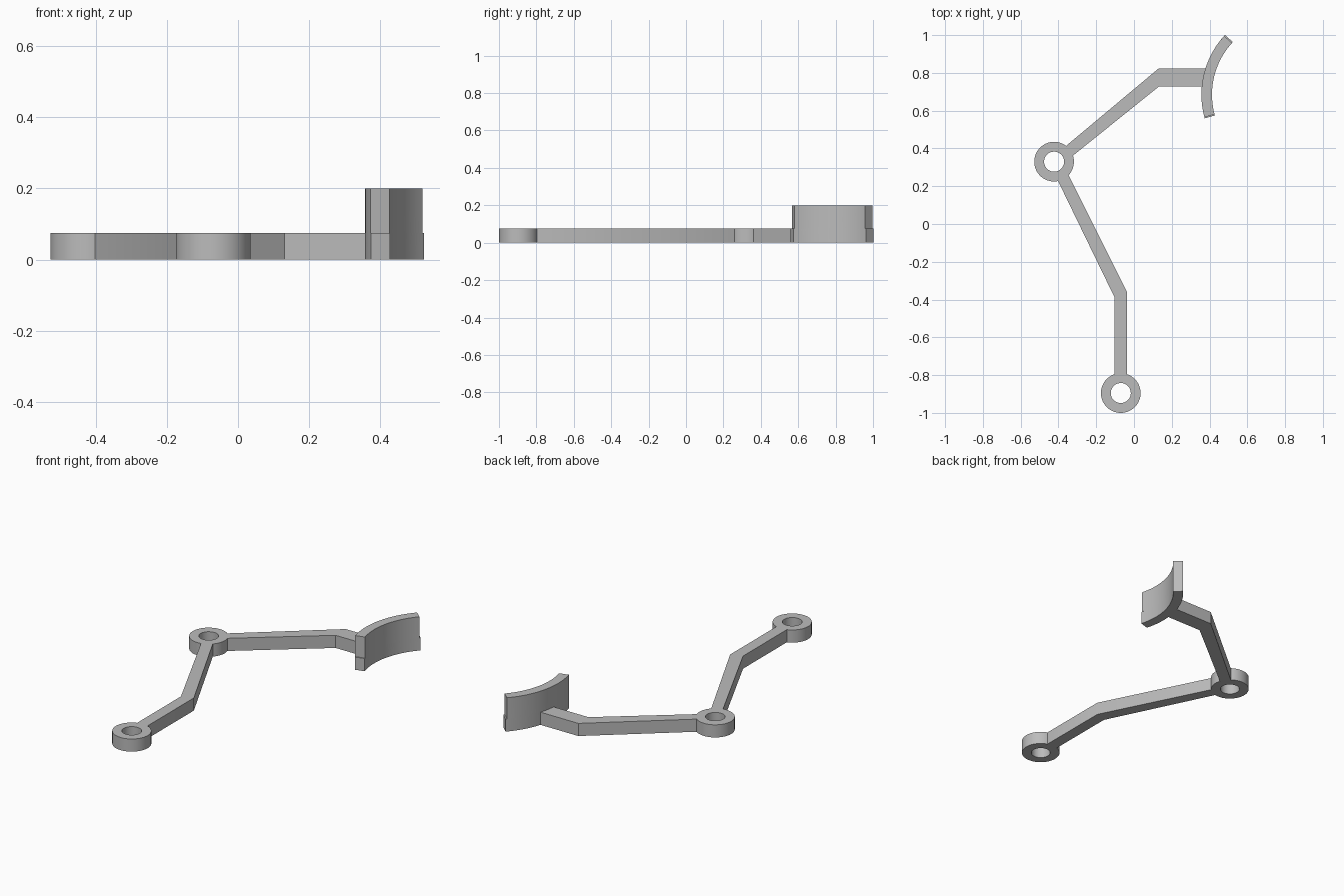
import bpy, bmesh
from math import radians, cos, sin

if "Cube" in bpy.data.objects:
    bpy.data.objects.remove(bpy.data.objects["Cube"], do_unlink=True)

grey = bpy.data.materials.new("plain grey")
grey.use_nodes = True
COLOUR = (0.5, 0.5, 0.5, 1)
grey.diffuse_color = COLOUR
grey.node_tree.nodes["Principled BSDF"].inputs["Base Color"].default_value = COLOUR

THICK = 0.075
ELBOW = (-0.423, 0.33)
FOOT = (-0.07, -0.895)


def prism(name, outline, z0, z1):
    """Extrude a counter-clockwise outline from z0 to z1."""
    bm = bmesh.new()
    face = bm.faces.new([bm.verts.new((x, y, z0)) for x, y in outline])
    top = bmesh.ops.extrude_face_region(bm, geom=[face])["geom"]
    bmesh.ops.translate(bm, vec=(0, 0, z1 - z0),
                        verts=[v for v in top if isinstance(v, bmesh.types.BMVert)])
    bmesh.ops.recalc_face_normals(bm, faces=bm.faces)
    mesh = bpy.data.meshes.new(name)
    bm.to_mesh(mesh)
    bm.free()
    mesh.materials.append(grey)
    obj = bpy.data.objects.new(name, mesh)
    bpy.context.collection.objects.link(obj)
    return obj


def arc(centre, radius, start, end, steps):
    angles = [radians(start + (end - start) * i / steps) for i in range(steps + 1)]
    return [(centre[0] + radius * cos(a), centre[1] + radius * sin(a)) for a in angles]


def disc(name, centre, radius, z0, z1):
    return prism(name, arc(centre, radius, 0, 360, 64)[:-1], z0, z1)


def combine(target, other, operation):
    """Apply a boolean, then discard the other solid."""
    mod = target.modifiers.new(operation.lower(), "BOOLEAN")
    mod.operation, mod.solver, mod.object = operation, "EXACT", other
    bpy.context.view_layer.objects.active = target
    bpy.ops.object.modifier_apply(modifier=mod.name)
    bpy.data.objects.remove(other, do_unlink=True)


# Bent arms joined to the two pivot bosses
frame = prism("linkage_frame", [
    (-0.104, -0.86), (-0.036, -0.86), (-0.036, -0.362),
    (-0.377, 0.32), (-0.447, 0.32), (-0.104, -0.386)], 0, THICK)
upper_arm = prism("upper_arm", [
    (-0.373, 0.322), (0.131, 0.727), (0.366, 0.727),
    (0.385, 0.823), (0.13, 0.823), (-0.408, 0.373)], 0, THICK)
for centre in (ELBOW, FOOT):
    combine(frame, disc("boss", centre, 0.105, 0, THICK), "UNION")
combine(frame, upper_arm, "UNION")

# Pivot holes
for centre in (ELBOW, FOOT):
    combine(frame, disc("hole_cutter", centre, 0.053, -0.1, 0.2), "DIFFERENCE")


# Curved cradle: a slightly longer foot strip below the tall wall
def cradle_part(name, start, end, z0, z1):
    centre = (0.819, 0.685)
    outline = arc(centre, 0.462, start, end, 32) + arc(centre, 0.406, end, start, 32)
    return prism(name, outline, z0, z1)


cradle = cradle_part("curved_cradle", 136.8, 195.8, 0, THICK)
combine(cradle, cradle_part("cradle_wall", 137.7, 195, THICK, 0.2), "UNION")

# Smooth the round walls, keep the corners sharp
for obj in (frame, cradle):
    bpy.ops.object.select_all(action="DESELECT")
    obj.select_set(True)
    bpy.context.view_layer.objects.active = obj
    bpy.ops.object.shade_smooth_by_angle(angle=radians(30))
